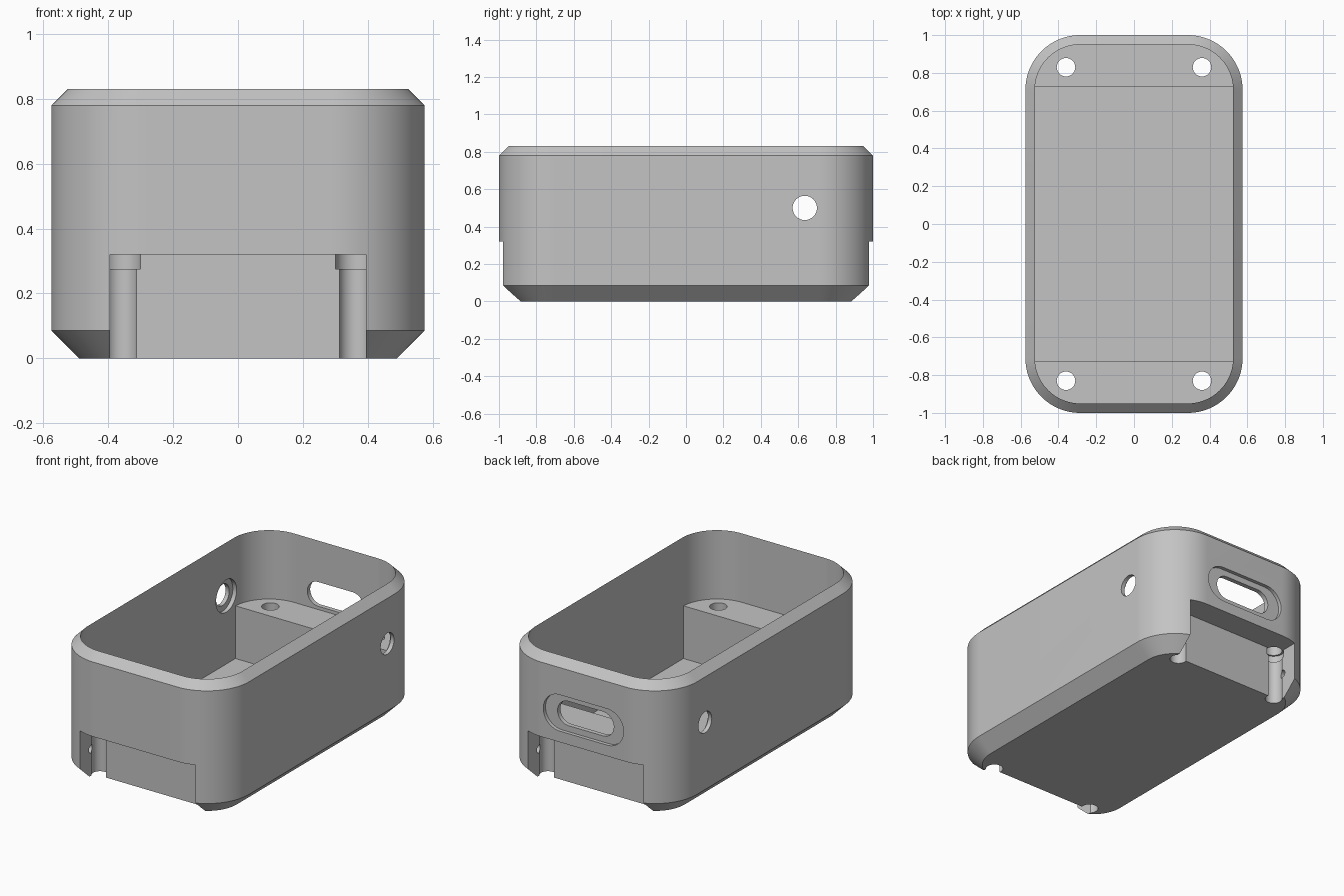
import bpy, bmesh
from math import pi, sin, cos, radians

if "Cube" in bpy.data.objects:
    bpy.data.objects.remove(bpy.data.objects["Cube"])

HX, HY, R = 0.575, 1.0, 0.29      # outer half width, half length, corner radius
WALL, TOP, FLOOR = 0.05, 0.83, 0.08
CHAMFER, LEDGE_Z, LEDGE_Y = 0.085, 0.405, 0.725

grey = bpy.data.materials.new("plain grey")
grey.use_nodes = True
color = (0.55, 0.55, 0.55, 1)
grey.diffuse_color = color
grey.node_tree.nodes["Principled BSDF"].inputs["Base Color"].default_value = color


def rounded_rect(hx, hy, r, n=24):
    """Counter-clockwise outline of a rectangle with round corners."""
    pts = []
    for q, (sx, sy) in enumerate([(1, 1), (-1, 1), (-1, -1), (1, -1)]):
        for i in range(n + 1):
            a = (q + i / n) * pi / 2
            p = (sx * (hx - r) + r * cos(a), sy * (hy - r) + r * sin(a))
            if not pts or abs(p[0] - pts[-1][0]) + abs(p[1] - pts[-1][1]) > 1e-5:
                pts.append(p)
    return pts


def outline(inset):
    return rounded_rect(HX - inset, HY - inset, R - inset)


def circle(u, v, r, n=48):
    return [(u + r * cos(2 * pi * i / n), v + r * sin(2 * pi * i / n)) for i in range(n)]


def loft(name, rings):
    """Closed solid through rings of 3D points, capped at both ends."""
    bm = bmesh.new()
    loops = [[bm.verts.new(p) for p in ring] for ring in rings]
    for a, b in zip(loops, loops[1:]):
        for i in range(len(a)):
            j = (i + 1) % len(a)
            bm.faces.new((a[i], a[j], b[j], b[i]))
    bm.faces.new(loops[0][::-1])
    bm.faces.new(loops[-1])
    bmesh.ops.recalc_face_normals(bm, faces=bm.faces)
    me = bpy.data.meshes.new(name)
    bm.to_mesh(me)
    bm.free()
    me.materials.append(grey)
    ob = bpy.data.objects.new(name, me)
    bpy.context.collection.objects.link(ob)
    return ob


def prism(name, pts, axis, lo, hi):
    """Extrude a 2D outline along x, y or z."""
    place = {"x": lambda u, v, w: (w, u, v),
             "y": lambda u, v, w: (u, w, v),
             "z": lambda u, v, w: (u, v, w)}[axis]
    return loft(name, [[place(u, v, w) for u, v in pts] for w in (lo, hi)])


def combine(body, tool, operation="DIFFERENCE"):
    tool.hide_render = True
    mod = body.modifiers.new(tool.name, "BOOLEAN")
    mod.operation, mod.solver, mod.object = operation, "EXACT", tool
    bpy.context.view_layer.objects.active = body
    bpy.ops.object.modifier_apply(modifier=mod.name)
    bpy.data.objects.remove(tool)


# Open tray: chamfered foot, straight wall, bevelled rim, then down inside to the floor
sections = [(CHAMFER, 0), (0, CHAMFER), (0, TOP - WALL), (WALL, TOP), (WALL, FLOOR)]
case = loft("open_case", [[(x, y, z) for x, y in outline(i)] for i, z in sections])

# Raised ledge inside each end
for s in (1, -1):
    inset = 0.04
    arc = [(x, s * y) for x, y in outline(inset) if y > LEDGE_Y]
    ends = [(-HX + inset, s * LEDGE_Y), (HX - inset, s * LEDGE_Y)]
    combine(case, prism("ledge", arc + ends, "z", 0.06, LEDGE_Z), "UNION")

# Notch under each end, with screw holes and screw head seats
for s in (1, -1):
    lo, hi = sorted((s * 0.84, s * 1.2))
    notch = [(-0.395, lo), (0.395, lo), (0.395, hi), (-0.395, hi)]
    combine(case, prism("notch", notch, "z", -0.1, 0.32))
    for x in (-0.36, 0.36):
        combine(case, prism("screw_seat", circle(x, s * 0.83, 0.06), "z", 0.275, 0.3201))
        combine(case, prism("screw_hole", circle(x, s * 0.83, 0.049), "z", -0.1, 0.6))
    combine(case, prism("pin_hole", circle(s * 0.865, 0.165, 0.025, 24), "x", -0.44, 0.44))

# Round side holes, seated from the inside
combine(case, prism("side_hole", circle(0.635, 0.5, 0.065), "x", -0.8, 0.8))
combine(case, prism("side_hole_seat", circle(0.635, 0.5, 0.1), "x", -0.55, 0.55))


# Long port in the back wall with a shallow recess around it
def slot(half, r):
    return [(x, z + 0.5) for x, z in rounded_rect(half, r, r * 0.999, 16)]


combine(case, prism("port", slot(0.192, 0.075), "y", 0.85, 1.2))
combine(case, prism("port_recess", slot(0.274, 0.112), "y", 0.978, 1.2))

bpy.ops.object.select_all(action="DESELECT")
case.select_set(True)
bpy.context.view_layer.objects.active = case
bpy.ops.object.shade_smooth_by_angle(angle=radians(25))
